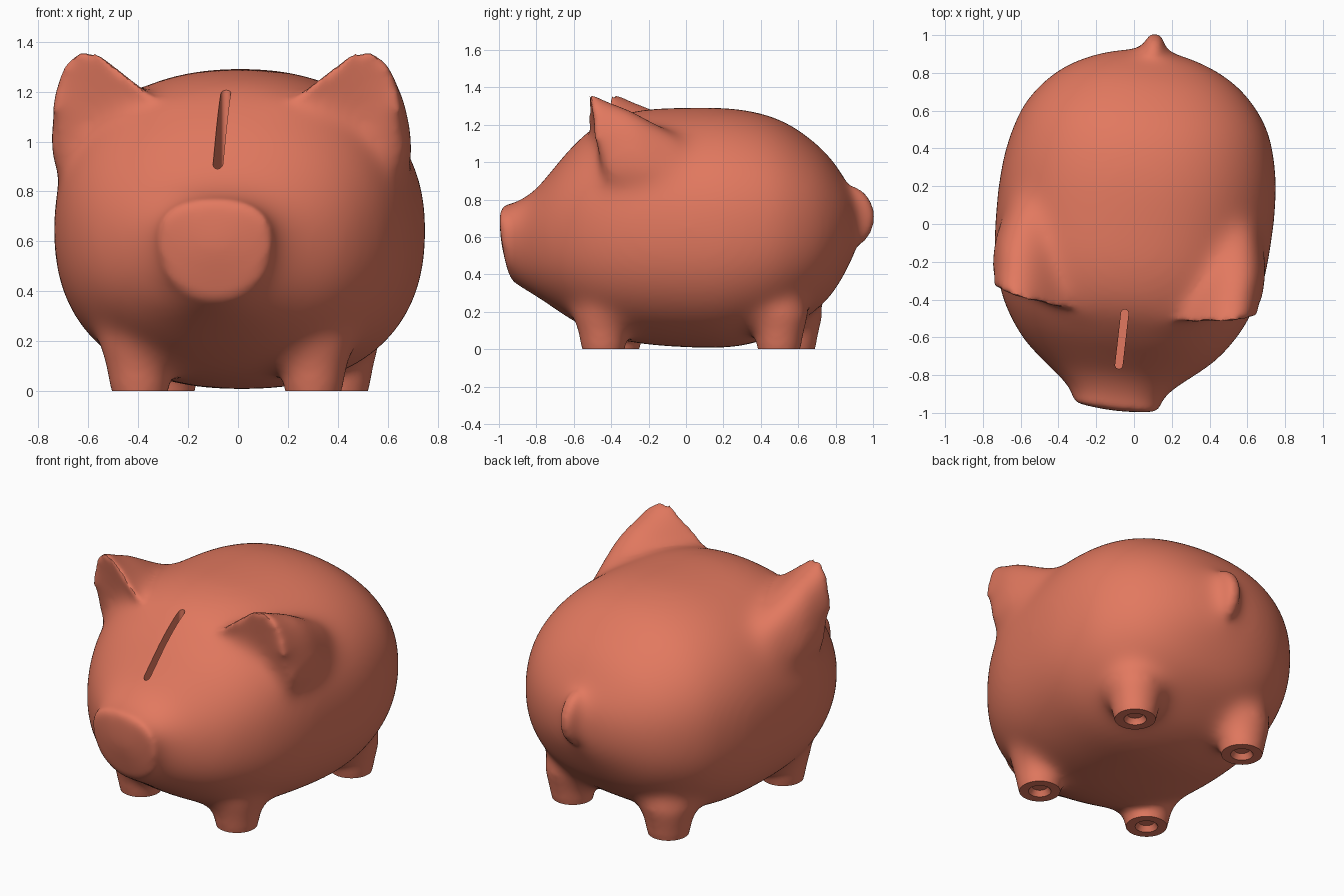
import bpy, bmesh, math
from mathutils import Vector, Matrix, kdtree

if "Cube" in bpy.data.objects:
    bpy.data.objects.remove(bpy.data.objects["Cube"])

TURN = Matrix.Rotation(math.radians(-6.5), 4, 'Z')   # the pig stands slightly turned


def loft(bm, rings, start, end):
    """Skin closed rings and close both ends to a point."""
    loops = [[bm.verts.new(p) for p in ring] for ring in rings]
    n = len(loops[0])
    faces = []
    for a, b in zip(loops, loops[1:]):
        for i in range(n):
            j = (i + 1) % n
            faces.append(bm.faces.new((a[i], a[j], b[j], b[i])))
    for loop, tip in ((loops[0], start), (loops[-1], end)):
        v = bm.verts.new(tip)
        for i in range(n):
            faces.append(bm.faces.new((loop[i], loop[(i + 1) % n], v)))
    bmesh.ops.recalc_face_normals(bm, faces=faces)


def spline(pts, steps):
    """Catmull-Rom through tuples of any length."""
    pts = [Vector(p) for p in pts]
    out = []
    for i in range(len(pts) - 1):
        p0, p1, p2, p3 = pts[max(i - 1, 0)], pts[i], pts[i + 1], pts[min(i + 2, len(pts) - 1)]
        for k in range(steps):
            t = k / steps
            out.append(0.5 * (2 * p1 + (p2 - p0) * t + (2 * p0 - 5 * p1 + 4 * p2 - p3) * t * t
                              + (3 * p1 - p0 - 3 * p2 + p3) * t ** 3))
    return out + [pts[-1]]


def circle(center, r, ax, ay, n=32):
    c, ax, ay = Vector(center), Vector(ax), Vector(ay)
    return [c + r * (math.cos(a) * ax + math.sin(a) * ay)
            for a in (2 * math.pi * i / n for i in range(n))]


def power(v, e):
    return math.copysign(abs(v) ** e, v)


bm = bmesh.new()
keep = []          # (point, least softening) where edges stay crisp

# body and snout: y, half width, bottom, top, backward tilt, height of widest point
sections = [(-.988, .230, .363, .769, .055, .62), (-.93, .243, .340, .78, .035, .6),
            (-.87, .288, .31, .81, .015, .57), (-.80, .365, .28, .86, 0, .53),
            (-.70, .485, .215, .975, 0, .5), (-.60, .57, .15, 1.09, 0, .5),
            (-.45, .655, .075, 1.215, 0, .5), (-.25, .715, .03, 1.278, 0, .5),
            (0, .735, .01, 1.292, 0, .5), (.25, .73, .01, 1.288, 0, .5),
            (.45, .692, .06, 1.248, 0, .5), (.60, .632, .14, 1.173, 0, .5),
            (.75, .508, .26, 1.048, 0, .5), (.85, .355, .41, .91, 0, .5),
            (.91, .19, .53, .80, 0, .5)]
rings = []
for y, w, lo, hi, tilt, mid in spline(sections, 5):
    zc = lo + mid * (hi - lo)
    ring = []
    for i in range(72):
        a = 2 * math.pi * i / 72
        # belly is a little squarer than the back; the snout is squarer on top
        t = min(1, max(tilt, 0) / .05)
        e = 2 / (2.2 + .2 * t) if math.sin(a) > 0 else 2 / (2.35 - .2 * t)
        s = power(math.sin(a), e)
        z = zc + s * ((hi - zc) if s > 0 else (zc - lo))
        ring.append((w * power(math.cos(a), e) + .015 * t,
                     y + tilt * (hi - z) / (hi - lo), z))
    rings.append(ring)
keep += [(p, .1) for p in rings[0]]
loft(bm, rings, (.015, -1.002, .58), (0, .93, .66))

for side in (1, -1):
    # ears: nearly flat front, broad swelling back into the body
    rim = [(.22, -.50, 1.14), (.35, -.49, 1.235), (.45, -.475, 1.315), (.53, -.465, 1.362),
           (.615, -.45, 1.355), (.675, -.43, 1.26), (.71, -.41, 1.08), (.70, -.35, .88),
           (.50, -.28, .78), (.32, -.40, .92)]
    rim = [Vector((side * x, y, z)) for x, y, z in rim]
    rim = spline(rim + [rim[0]], 4)[:-1]
    keep += [(p, .12) for p in rim if p.z > 1.15]
    dish = Vector((side * .53, -.395, 1.06))
    back1 = [Vector((p.x + side * .012, p.y + .22, p.z + (.98 - p.z) * .2)) for p in rim]
    back2 = [Vector((p.x + (side * .42 - p.x) * .2, p.y + .47, p.z + (.93 - p.z) * .5))
             for p in rim]
    loft(bm, [rim, back1, back2], dish, (side * .40, .3, .92))

    # legs
    for y in (-.405, .54):
        prof = [(.107, -.04), (.113, 0), (.142, .1), (.172, .19), (.1, .33)]
        legs = [circle((side * .35, y, z), r, (1, 0, 0), (0, 1, 0)) for r, z in prof]
        keep += [(p, 0) for p in legs[0] + legs[1]]
        loft(bm, legs, (side * .35, y, -.04), (side * .35, y, .4))

# tail: short arched curl
tail = []
for k in range(13):
    a = math.radians(100 - 200 * k / 12)
    out = Vector((0, math.cos(a), math.sin(a)))
    center = Vector((0, .86 + .098 * math.cos(a), .70 + .115 * math.sin(a)))
    tail.append(circle(center, .066 - .018 * k / 12, (1, 0, 0), out, 20))
    if 1 < k < 11:
        keep.append((center + out * .05, .02))
loft(bm, tail, (0, .84, .81), (0, .84, .59))

me = bpy.data.meshes.new("piggy_bank")
bm.to_mesh(me)
bm.free()
pig = bpy.data.objects.new("piggy_bank", me)
bpy.context.collection.objects.link(pig)


def bake(obj):
    """Replace the mesh by its modified result."""
    dg = bpy.context.evaluated_depsgraph_get()
    new = bpy.data.meshes.new_from_object(obj.evaluated_get(dg))
    obj.modifiers.clear()
    obj.data = new


def soften(obj, iterations, group=""):
    sm = obj.modifiers.new("soften", 'SMOOTH')
    sm.factor = 0.5
    sm.iterations = iterations
    sm.vertex_group = group


# fuse all parts, then blend the joints with wide fillets away from crisp edges
rm = pig.modifiers.new("fuse", 'REMESH')
rm.mode = 'VOXEL'
rm.voxel_size = 0.016
soften(pig, 6)
bake(pig)
tree = kdtree.KDTree(len(keep))
for i, (p, least) in enumerate(keep):
    tree.insert(p, i)
tree.balance()
group = pig.vertex_groups.new(name="fillets")
for v in pig.data.vertices:
    co, i, d = tree.find(v.co)
    group.add([v.index], min(1, max(keep[i][1], (d - .03) / .09)), 'REPLACE')
soften(pig, 130, "fillets")
soften(pig, 4)
bake(pig)

# flat soles at the ground
bm = bmesh.new()
bm.from_mesh(pig.data)
bmesh.ops.bisect_plane(bm, geom=bm.verts[:] + bm.edges[:] + bm.faces[:],
                       plane_co=(0, 0, 0), plane_no=(0, 0, 1), clear_inner=True)
bmesh.ops.holes_fill(bm, edges=[e for e in bm.edges if e.is_boundary], sides=0)
bmesh.ops.recalc_face_normals(bm, faces=bm.faces[:])
bm.to_mesh(pig.data)
bm.free()

# cutters: upright coin slot and sole dimples
bm = bmesh.new()
slot = []
for i in range(24):
    a = 2 * math.pi * (i + .5) / 24
    slot.append(Vector((.005 + .02 * math.cos(a),
                        -.613 + .02 * math.sin(a) + math.copysign(.138, math.sin(a)), 0)))
loft(bm, [[p + Vector((0, 0, z)) for p in slot] for z in (.68, 1.4)],
     (.005, -.613, .68), (.005, -.613, 1.4))
for x in (.35, -.35):
    for y in (-.405, .54):
        loft(bm, [circle((x, y, z), r, (1, 0, 0), (0, 1, 0))
                  for r, z in ((.07, -.03), (.062, 0), (.042, .03))],
             (x, y, -.03), (x, y, .03))
cm = bpy.data.meshes.new("slot_cutter")
bm.to_mesh(cm)
bm.free()
cutter = bpy.data.objects.new("slot_cutter", cm)
bpy.context.collection.objects.link(cutter)
cut = pig.modifiers.new("cut", 'BOOLEAN')
cut.operation = 'DIFFERENCE'
cut.solver = 'EXACT'
cut.object = cutter
bake(pig)
bpy.data.objects.remove(cutter)

pig.data.transform(TURN)
clay = bpy.data.materials.new("terracotta")
clay.diffuse_color = (.76, .19, .115, 1)
clay.use_nodes = True
clay.node_tree.nodes["Principled BSDF"].inputs["Base Color"].default_value = clay.diffuse_color
pig.data.materials.clear()
pig.data.materials.append(clay)
bpy.context.view_layer.objects.active = pig
pig.select_set(True)
bpy.ops.object.shade_smooth_by_angle(angle=math.radians(35))
